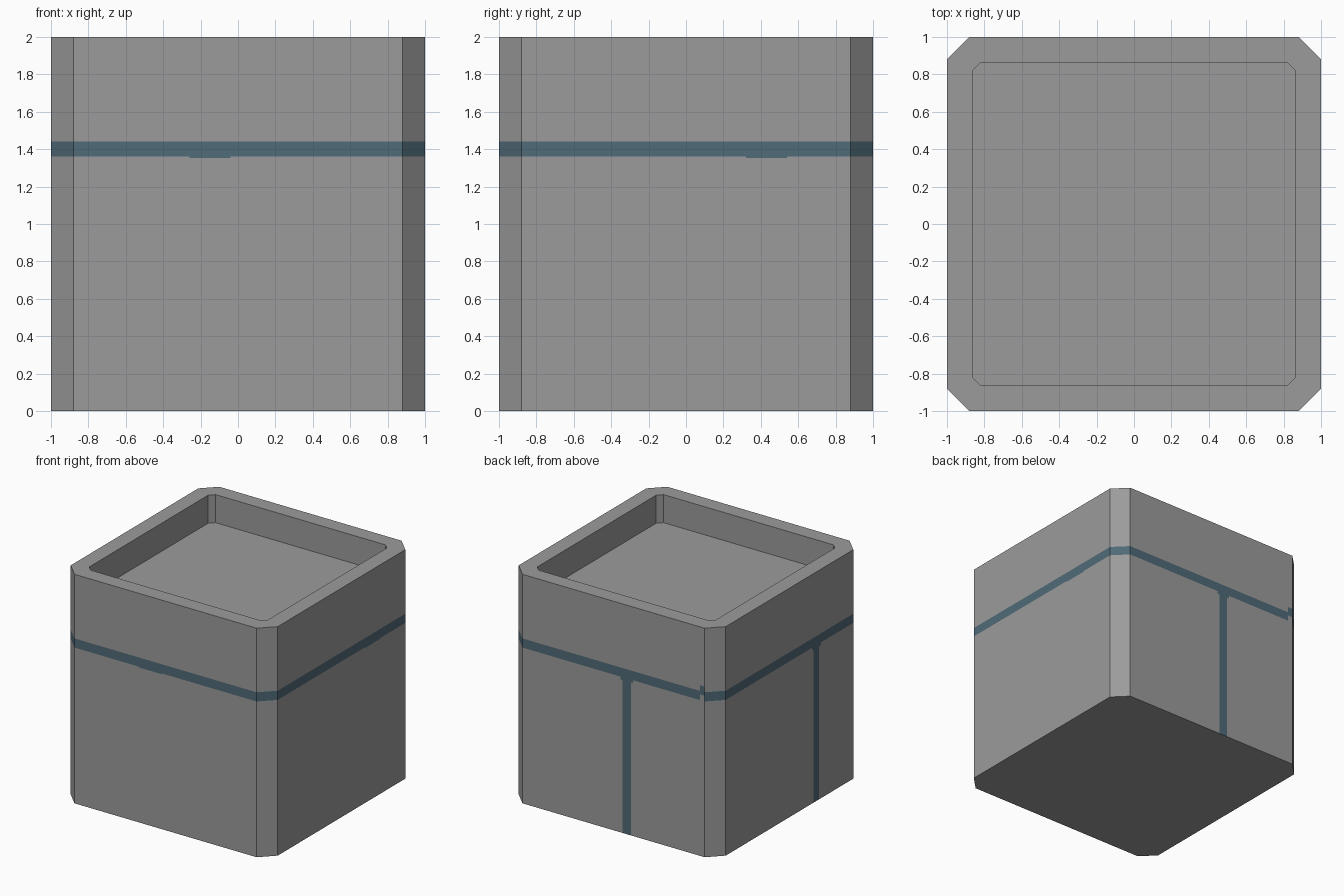
import bpy, bmesh
from mathutils import Vector

if "Cube" in bpy.data.objects:
    bpy.data.objects.remove(bpy.data.objects["Cube"])


def material(name, colour):
    m = bpy.data.materials.new(name)
    m.diffuse_color = (*colour, 1.0)
    m.use_nodes = True
    m.node_tree.nodes["Principled BSDF"].inputs["Base Color"].default_value = m.diffuse_color
    return m


def ring(bm, r, cut, z):
    # Square outline with clipped corners
    k = r - cut
    pts = [(-k, -r), (k, -r), (r, -k), (r, k), (k, r), (-k, r), (-r, k), (-r, -k)]
    return [bm.verts.new((x, y, z)) for x, y in pts]


bm = bmesh.new()

# Block with a shallow tray sunk into the top
rings = [ring(bm, 1.0, 0.12, 0.0), ring(bm, 1.0, 0.12, 2.0),
         ring(bm, 0.863, 0.043, 2.0), ring(bm, 0.863, 0.043, 1.755)]
bm.faces.new(rings[0][::-1])
for low, high in zip(rings, rings[1:]):
    for i in range(8):
        j = (i + 1) % 8
        bm.faces.new((low[i], low[j], high[j], high[i]))
bm.faces.new(rings[-1])
bm.normal_update()


def is_outer(f):
    c = f.calc_center_median()
    return abs(f.normal.z) < 0.1 and max(abs(c.x), abs(c.y)) > 0.9


def cut(faces, point, normal):
    geom = set(faces)
    for f in faces:
        geom.update(f.edges)
        geom.update(f.verts)
    bmesh.ops.bisect_plane(bm, geom=list(geom), plane_co=point, plane_no=normal, dist=1e-5)


def wall(side):
    return [f for f in bm.faces if is_outer(f) and f.normal.dot(side) > 0.99]


# Painted stripe areas: wall direction, range along the wall, range in z
FRONT, BACK = Vector((0, -1, 0)), Vector((0, 1, 0))
LEFT, RIGHT = Vector((-1, 0, 0)), Vector((1, 0, 0))
BAND = (1.36, 1.44)
patches = [
    (FRONT, -0.26, -0.04, 1.353, 1.36),
    (RIGHT, 0.32, 0.54, 1.353, 1.36),
    (BACK, -0.168, -0.088, 0.0, 1.36),
    (BACK, -0.19, -0.066, 1.335, 1.36),
    (LEFT, -0.41, -0.33, 0.0, 1.36),
    (LEFT, -0.432, -0.308, 1.335, 1.36),
    (BACK, -0.88, -0.835, 1.41, 1.49),
]

for z in BAND:
    cut([f for f in bm.faces if is_outer(f)], (0, 0, z), (0, 0, 1))
for side, a, b, z0, z1 in patches:
    along = Vector((abs(side.y), abs(side.x), 0))
    for v in (a, b):
        if abs(v) < 0.87:
            cut(wall(side), along * v, along)
    for z in (z0, z1):
        if z > 0:
            cut(wall(side), (0, 0, z), (0, 0, 1))
bm.normal_update()


def painted(f):
    c = f.calc_center_median()
    for side, a, b, z0, z1 in patches:
        t = c.x if side.y else c.y
        if f.normal.dot(side) > 0.99 and a < t < b and z0 < c.z < z1:
            return True
    # The band steps up at the end of the back wall
    if f.normal.dot(BACK) > 0.99 and c.x < -0.835:
        return False
    return BAND[0] < c.z < BAND[1]


for f in bm.faces:
    f.material_index = int(is_outer(f) and painted(f))

mesh = bpy.data.meshes.new("planter_block")
bm.to_mesh(mesh)
bm.free()
mesh.materials.append(material("stone grey", (0.33, 0.33, 0.33)))
mesh.materials.append(material("slate blue stripe", (0.08, 0.145, 0.185)))
obj = bpy.data.objects.new("planter_block", mesh)
bpy.context.collection.objects.link(obj)
